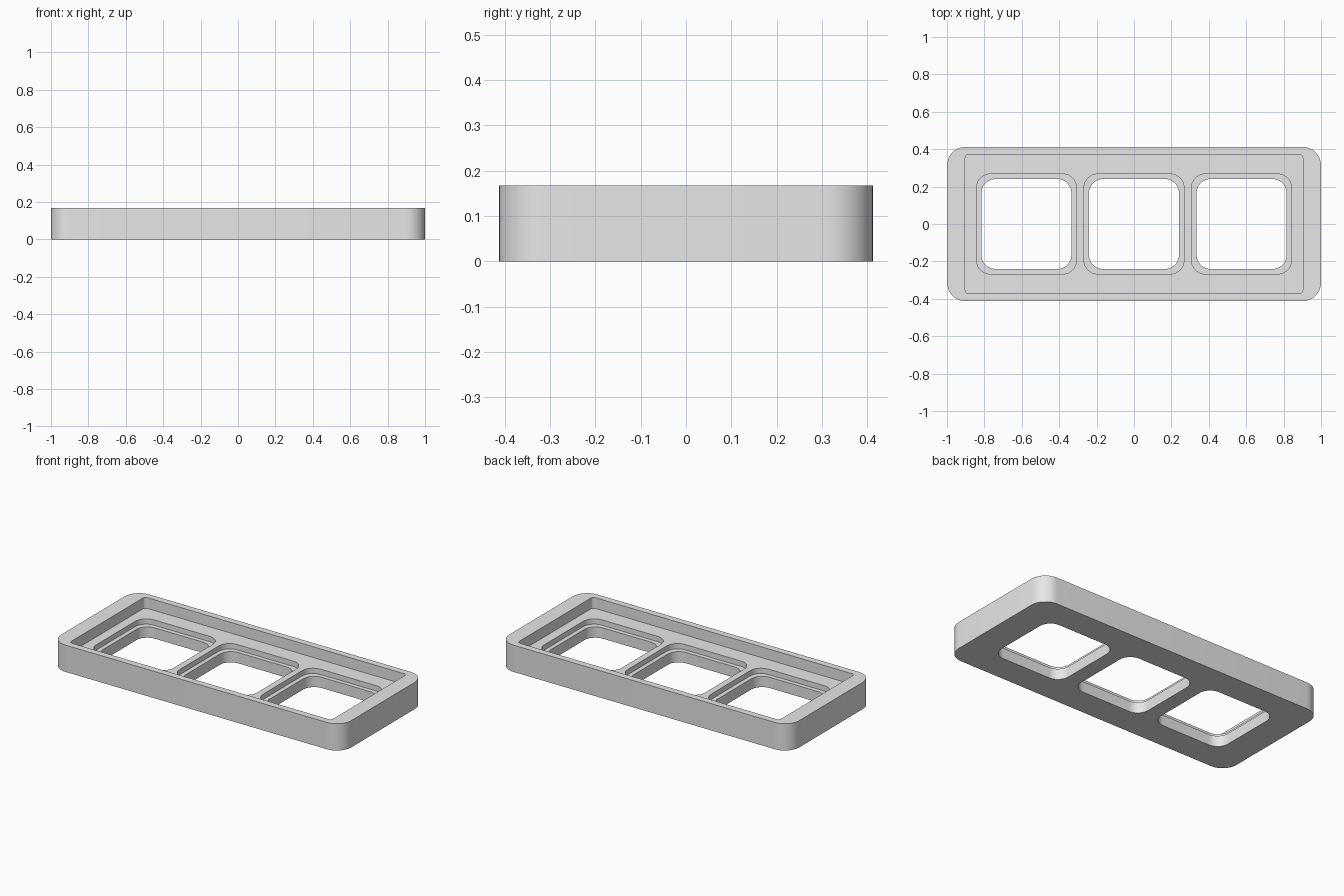
import bpy
import bmesh
from math import cos, sin, pi, radians

if "Cube" in bpy.data.objects:
    bpy.data.objects.remove(bpy.data.objects["Cube"], do_unlink=True)

# Overall proportions
LENGTH, DEPTH, HEIGHT = 2.0, 0.825, 0.167
RECESS_FLOOR, LEDGE = 0.1, 0.067
SPACING = 0.575
CORNER_STEPS = 12

grey = bpy.data.materials.new("light grey plastic")
grey.use_nodes = True
colour = (0.8, 0.8, 0.8, 1)
grey.diffuse_color = colour
grey.node_tree.nodes["Principled BSDF"].inputs["Base Color"].default_value = colour


def rounded_block(name, x, width, depth, radius, bottom, top):
    """Upright prism with a rounded rectangle outline."""
    bm = bmesh.new()
    outline = []
    for i, (sx, sy) in enumerate([(1, 1), (-1, 1), (-1, -1), (1, -1)]):
        cx = x + sx * (width / 2 - radius)
        cy = sy * (depth / 2 - radius)
        for k in range(CORNER_STEPS + 1):
            a = (i + k / CORNER_STEPS) * pi / 2
            outline.append(bm.verts.new((cx + radius * cos(a), cy + radius * sin(a), bottom)))
    base = bm.faces.new(outline)
    raised = bmesh.ops.extrude_face_region(bm, geom=[base])["geom"]
    for v in raised:
        if isinstance(v, bmesh.types.BMVert):
            v.co.z = top
    bmesh.ops.recalc_face_normals(bm, faces=bm.faces)
    mesh = bpy.data.meshes.new(name)
    bm.to_mesh(mesh)
    bm.free()
    mesh.materials.append(grey)
    obj = bpy.data.objects.new(name, mesh)
    bpy.context.collection.objects.link(obj)
    return obj


def cut(target, cutter):
    """Subtract the cutter from the target and discard it."""
    cutter.hide_render = True
    mod = target.modifiers.new("cut", "BOOLEAN")
    mod.operation = "DIFFERENCE"
    mod.solver = "EXACT"
    mod.object = cutter
    bpy.ops.object.select_all(action="DESELECT")
    target.select_set(True)
    bpy.context.view_layer.objects.active = target
    bpy.ops.object.modifier_apply(modifier=mod.name)
    bpy.data.objects.remove(cutter, do_unlink=True)


# Outer body and shallow tray recess
frame = rounded_block("three_window_frame", 0, LENGTH, DEPTH, 0.1, 0, HEIGHT)
cut(frame, rounded_block("recess_cutter", 0, 1.805, 0.743, 0.02, RECESS_FLOOR, 0.3))

# Three windows, each with a stepped ledge around a through hole
for x in (-SPACING, 0, SPACING):
    cut(frame, rounded_block("ledge_cutter", x, 0.535, 0.535, 0.075, LEDGE, 0.3))
    cut(frame, rounded_block("hole_cutter", x, 0.481, 0.481, 0.075, -0.1, 0.3))

bpy.ops.object.shade_smooth_by_angle(angle=radians(30))
